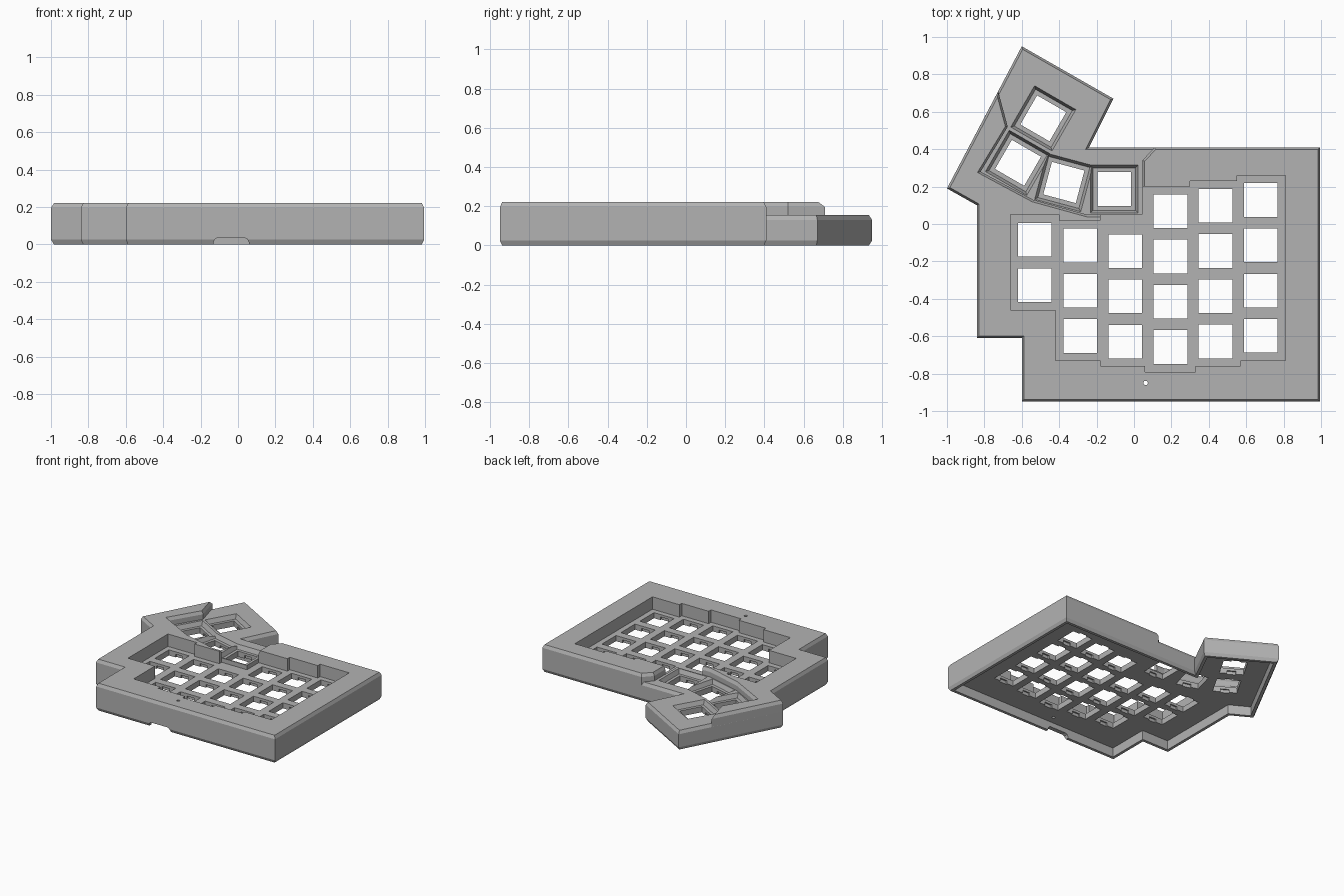
import bpy, bmesh, math
from mathutils import Vector

if "Cube" in bpy.data.objects:
    bpy.data.objects.remove(bpy.data.objects["Cube"])

TOP, LOW, PLATE, CAVITY = 0.22, 0.155, 0.12, 0.075
HOLE = 0.18

grey = bpy.data.materials.new("matte grey")
grey.use_nodes = True
colour = (0.45, 0.45, 0.45, 1)
grey.diffuse_color = colour
grey.node_tree.nodes["Principled BSDF"].inputs["Base Color"].default_value = colour


def inset(poly, d):
    """Offset a counter-clockwise outline inwards with mitred corners."""
    pts, out = [Vector(p) for p in poly], []
    for i, p in enumerate(pts):
        a = (p - pts[i - 1]).normalized()
        b = (pts[(i + 1) % len(pts)] - p).normalized()
        na, nb = Vector((-a.y, a.x)), Vector((-b.y, b.x))
        out.append(p + (na + nb) * d / (1 + na.dot(nb)))
    return out


def loft(bm, poly, rings):
    """Closed solid through (height, inset) rings of one outline."""
    loops = [[bm.verts.new((p.x, p.y, z)) for p in inset(poly, d)] for z, d in rings]
    n = len(poly)
    bm.faces.new(loops[0][::-1])
    bm.faces.new(loops[-1])
    for lo, hi in zip(loops, loops[1:]):
        for i in range(n):
            j = (i + 1) % n
            bm.faces.new((lo[i], lo[j], hi[j], hi[i]))


def solid(name, parts):
    bm = bmesh.new()
    for poly, rings in parts:
        loft(bm, poly, rings)
    mesh = bpy.data.meshes.new(name)
    bm.to_mesh(mesh)
    bm.free()
    mesh.materials.append(grey)
    obj = bpy.data.objects.new(name, mesh)
    bpy.context.collection.objects.link(obj)
    return obj


def combine(body, parts, operation="DIFFERENCE"):
    """Apply a boolean to the body, then discard the helper."""
    tool = solid("helper", parts)
    mod = body.modifiers.new("cut", "BOOLEAN")
    mod.operation, mod.solver, mod.object = operation, "EXACT", tool
    graph = bpy.context.evaluated_depsgraph_get()
    mesh = bpy.data.meshes.new_from_object(body.evaluated_get(graph))
    body.modifiers.clear()
    body.data = mesh
    bpy.data.objects.remove(tool)


def rect(x, y, w, h, turn=0):
    c, s = math.cos(math.radians(turn)), math.sin(math.radians(turn))
    corners = [(-w, -h), (w, -h), (w, h), (-w, h)]
    return [(x + (u * c - v * s) / 2, y + (u * s + v * c) / 2) for u, v in corners]


def chamfered(height):
    return [(0, 0.012), (0.025, 0), (height - 0.025, 0), (height, 0.012)]


# Outer case outline, and the taller bezel around the finger keys
outline = [(-0.6, -0.95), (0.995, -0.95), (0.995, 0.41), (-0.24, 0.41), (-0.11, 0.67),
           (-0.6, 0.95), (-1, 0.19), (-0.84, 0.1), (-0.84, -0.61), (-0.6, -0.61)]
bezel = [(-0.6, -0.95), (0.995, -0.95), (0.995, 0.41), (0.11, 0.41), (0.045, 0.34),
         (0.045, 0.05), (-0.25, 0.05), (-0.54, 0.13), (-0.82, 0.28), (-0.675, 0.52),
         (-0.726, 0.71), (-1, 0.19), (-0.84, 0.1), (-0.84, -0.61), (-0.6, -0.61)]
well = [(-0.66, -0.46), (-0.42, -0.46), (-0.42, -0.73), (-0.18, -0.73), (-0.18, -0.76),
        (0.06, -0.76), (0.06, -0.79), (0.33, -0.79), (0.33, -0.76), (0.57, -0.76),
        (0.57, -0.73), (0.81, -0.73), (0.81, 0.26), (0.55, 0.26), (0.55, 0.23),
        (0.3, 0.23), (0.3, 0.2), (0.04, 0.2), (0.04, 0.055), (-0.18, 0.055),
        (-0.18, 0.02), (-0.4, 0.02), (-0.4, 0.05), (-0.66, 0.05)]

case = solid("keyboard_case", [(outline, chamfered(LOW))])
combine(case, [(bezel, chamfered(TOP))], "UNION")

# Sunken finger key well; keep the frame of the inner thumb key
well[17:19] = [(0.045, 0.2), (0.045, 0.05)]
well[19] = (-0.18, 0.05)
combine(case, [(well, [(PLATE, 0), (0.5, 0)])])

# Hollow underside
combine(case, [(inset(outline, 0.035), [(-0.1, 0), (CAVITY, 0)])])

# Thumb key recesses with sloped rims
thumbs = [(-0.485, 0.565, -30), (-0.62, 0.327, -30), (-0.375, 0.222, -15), (-0.105, 0.187, 0)]
for x, y, turn in thumbs:
    combine(case, [(rect(x, y, 0.255, 0.255, turn), [(PLATE, 0.014), (LOW, 0), (0.5, 0)])])

# Switch holes: staggered columns of (x, top y, count), then the thumb keys
columns = [(-0.53, -0.085, 2), (-0.288, -0.115, 3), (-0.046, -0.145, 3),
           (0.195, 0.068, 4), (0.436, 0.098, 4), (0.677, 0.128, 4)]
keys = [(x, y - 0.242 * i, 0) for x, y, n in columns for i in range(n)] + thumbs
combine(case, [(rect(x, y, HOLE, HOLE, t), [(-0.2, 0), (0.5, 0)]) for x, y, t in keys])

# Clip notches under the plate, on two sides of each hole
combine(case, [(rect(x, y, 0.065, HOLE + 0.024, t), [(-0.2, 0), (PLATE - 0.02, 0)])
               for x, y, t in keys])

# Reset pin hole in the front bezel
pin = [(0.062 + 0.012 * math.cos(k * math.pi / 8), -0.85 + 0.012 * math.sin(k * math.pi / 8))
       for k in range(16)]
combine(case, [(pin, [(-0.2, 0), (0.5, 0)])])

# Cable notch in the lower edge of the front wall
combine(case, [(rect(-0.037, -0.95, 0.19, 0.12), [(-0.1, 0), (0.012, 0), (0.028, 0.008), (0.035, 0.022)])])

for face in case.data.polygons:
    face.use_smooth = False
